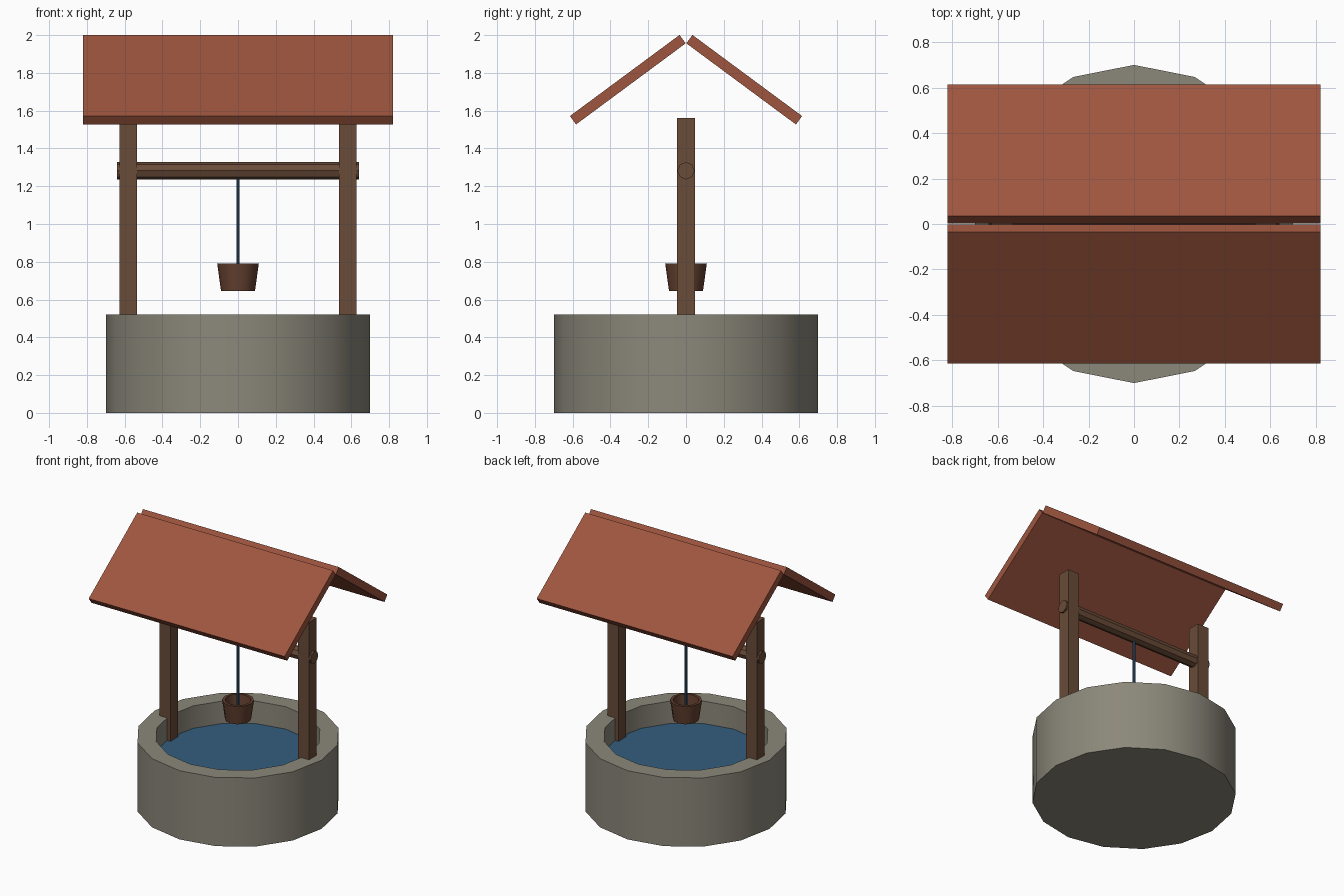
import bpy
import bmesh
from math import cos, sin, pi, radians
from mathutils import Matrix

default = bpy.data.objects.get("Cube")
if default:
    bpy.data.objects.remove(default, do_unlink=True)


def material(name, rgb):
    m = bpy.data.materials.new(name)
    m.use_nodes = True
    m.diffuse_color = (*rgb, 1)
    m.node_tree.nodes["Principled BSDF"].inputs["Base Color"].default_value = (*rgb, 1)
    return m


STONE = material("grey stone", (0.26, 0.245, 0.195))
WOOD = material("brown wood", (0.144, 0.072, 0.04))
BUCKET = material("bucket wood", (0.127, 0.052, 0.029))
ROOF = material("red roof", (0.342, 0.091, 0.05))
BLUE = material("water blue", (0.034, 0.107, 0.205))


def finish(name, bm, mat, transform=Matrix()):
    bmesh.ops.recalc_face_normals(bm, faces=bm.faces)
    mesh = bpy.data.meshes.new(name)
    bm.to_mesh(mesh)
    bm.free()
    mesh.materials.append(mat)
    obj = bpy.data.objects.new(name, mesh)
    bpy.context.collection.objects.link(obj)
    obj.matrix_world = transform
    bpy.ops.object.select_all(action="DESELECT")
    obj.select_set(True)
    bpy.context.view_layer.objects.active = obj
    bpy.ops.object.shade_smooth_by_angle(angle=radians(31))
    return obj


def lathe(name, profile, sides, mat, transform=Matrix()):
    """Spin (radius, height) points around z and cap both ends."""
    bm = bmesh.new()
    rings = [[bm.verts.new((r * cos(2 * pi * i / sides), r * sin(2 * pi * i / sides), z))
              for i in range(sides)] for r, z in profile]
    for a, b in zip(rings, rings[1:]):
        for i in range(sides):
            j = (i + 1) % sides
            bm.faces.new((a[i], a[j], b[j], b[i]))
    bm.faces.new(rings[0])
    bm.faces.new(rings[-1])
    return finish(name, bm, mat, transform)


def box(name, size, mat, transform):
    bm = bmesh.new()
    bmesh.ops.create_cube(bm, size=1)
    bmesh.ops.scale(bm, vec=size, verts=bm.verts)
    return finish(name, bm, mat, transform)


# Round stone wall with a hollow inside, and the water in it
lathe("stone_wall", [(0.7, 0), (0.7, 0.52), (0.57, 0.52), (0.57, 0.15)], 16, STONE)
lathe("water", [(0.575, 0.33), (0.575, 0.35)], 16, BLUE)

# Posts and roof slabs, mirrored in pairs
for side, post, slab in ((1, "left_post", "back_roof_slab"), (-1, "right_post", "front_roof_slab")):
    box(post, (0.093, 0.093, 1.41), WOOD, Matrix.Translation((side * 0.58, 0, 0.855)))
    box(slab, (1.64, 0.722, 0.055), ROOF,
        Matrix.Translation((0, side * 0.308, 1.764)) @ Matrix.Rotation(-side * radians(36.5), 4, "X"))

# Axle between the posts
lathe("axle", [(0.046, -0.64), (0.046, 0.64)], 8, WOOD,
      Matrix.Translation((0, 0, 1.282)) @ Matrix.Rotation(pi / 2, 4, "Y"))

# Rope and open bucket
lathe("rope", [(0.009, 0.66), (0.009, 1.27)], 8, BLUE)
lathe("bucket", [(0.09, 0.645), (0.11, 0.79), (0.09, 0.79), (0.075, 0.665)], 12, BUCKET)
